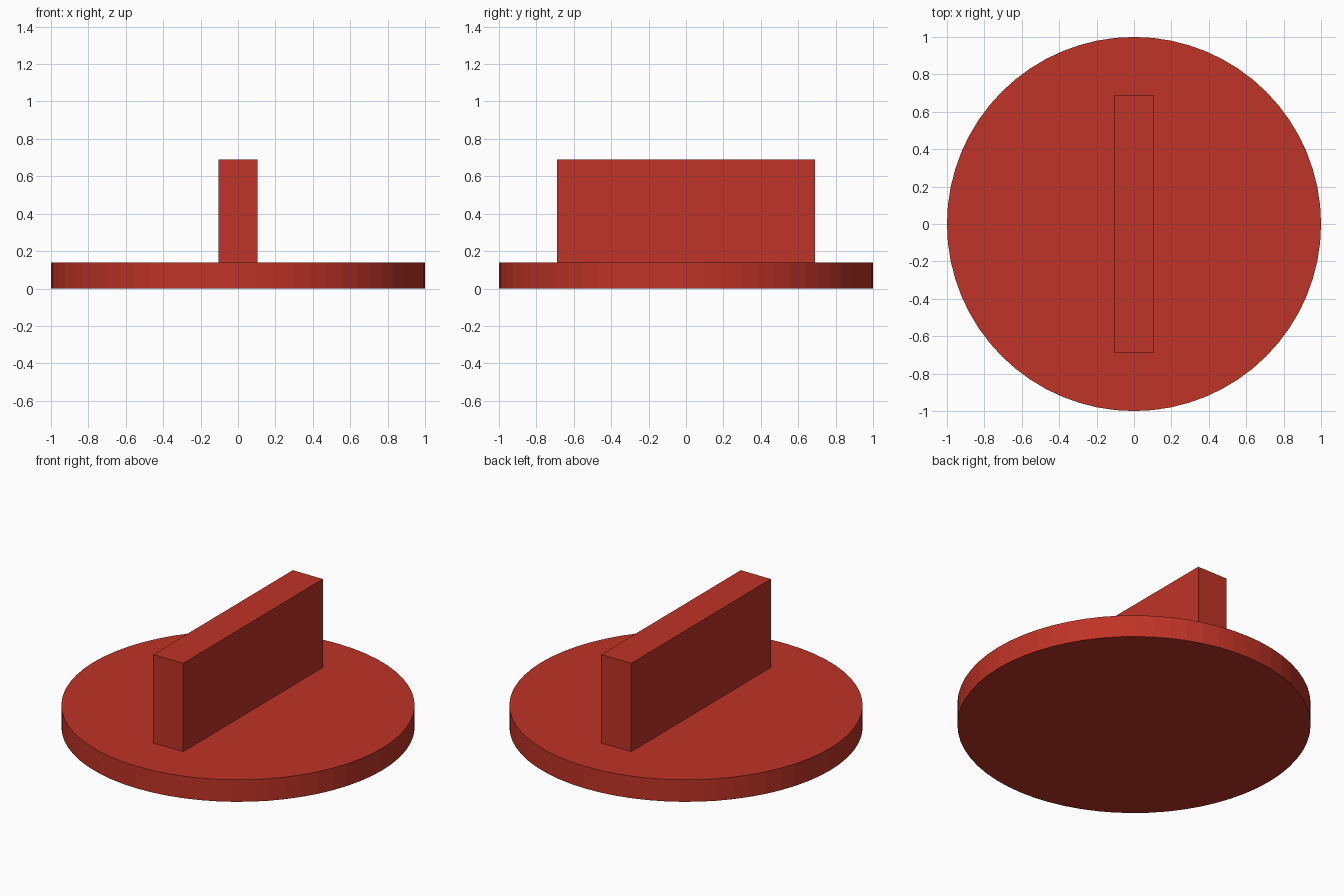
import bpy

if "Cube" in bpy.data.objects:
    bpy.data.objects.remove(bpy.data.objects["Cube"])

R = 1.0            # disc radius
BASE_H = 0.138     # disc thickness
BAR = (0.207, 1.379, 0.552)

red = bpy.data.materials.new("red")
red.diffuse_color = (0.52, 0.033, 0.02, 1.0)
red.use_nodes = True
red.node_tree.nodes["Principled BSDF"].inputs["Base Color"].default_value = red.diffuse_color

# Round base plate
bpy.ops.mesh.primitive_cylinder_add(vertices=64, radius=R, depth=BASE_H,
                                    location=(0, 0, BASE_H / 2))
base = bpy.context.object
base.name = "base_disc"
base.data.materials.append(red)

# Upright grip bar running front to back
bpy.ops.mesh.primitive_cube_add(size=1, location=(0, 0, BASE_H + BAR[2] / 2))
bar = bpy.context.object
bar.name = "grip_bar"
bar.scale = BAR
bpy.ops.object.transform_apply(location=False, rotation=False, scale=True)
bar.data.materials.append(red)
